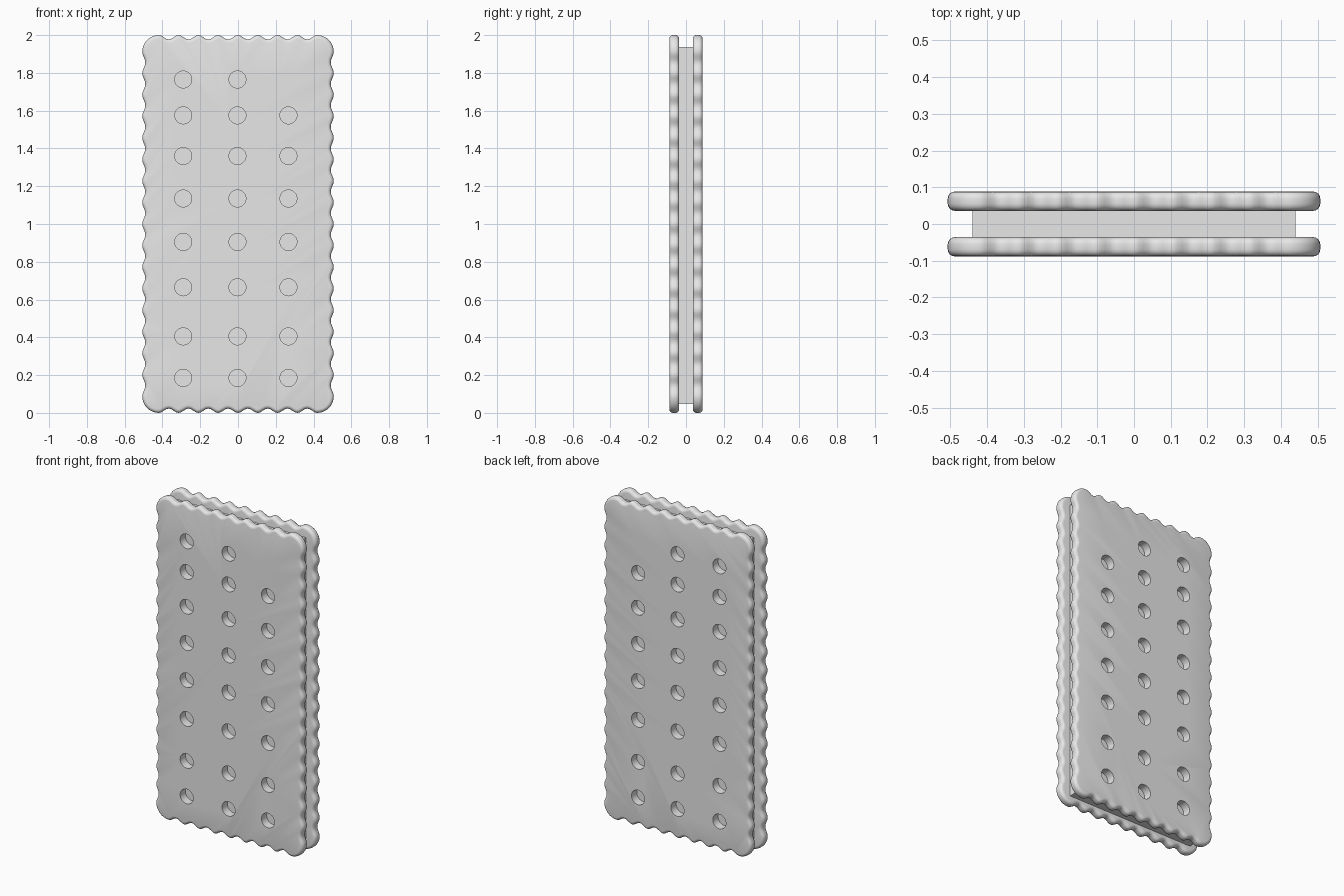
import bpy, bmesh, math
from mathutils import Vector

if "Cube" in bpy.data.objects:
    bpy.data.objects.remove(bpy.data.objects["Cube"])

HALF_W, HEIGHT, CORNER = 0.507, 2.0, 0.088
Y_IN, Y_OUT, ROUND = 0.036, 0.088, 0.019
HOLE_X = (-0.29, -0.003, 0.267)
HOLE_Z = (0.185, 0.405, 0.665, 0.905, 1.135, 1.36, 1.575, 1.765)

biscuit = bpy.data.materials.new("biscuit_grey")
biscuit.diffuse_color = (0.8, 0.8, 0.8, 1)
biscuit.use_nodes = True
biscuit.node_tree.nodes["Principled BSDF"].inputs["Base Color"].default_value = biscuit.diffuse_color


def make_object(name, bm):
    bmesh.ops.recalc_face_normals(bm, faces=bm.faces)
    mesh = bpy.data.meshes.new(name)
    bm.to_mesh(mesh)
    bm.free()
    mesh.materials.append(biscuit)
    ob = bpy.data.objects.new(name, mesh)
    bpy.context.collection.objects.link(ob)
    return ob


def wavy_outline():
    """Closed counter-clockwise outline with scalloped sides and round corners."""
    hw, hh = HALF_W - CORNER, HEIGHT / 2 - CORNER
    corners = [Vector((hw, -hh)), Vector((hw, hh)), Vector((-hw, hh)), Vector((-hw, -hh))]
    steps, pts = 8, []
    for i, c in enumerate(corners):
        waves, depth = (16, 0.008) if i % 2 == 0 else (8, 0.0115)
        out = Vector((math.cos(i * math.pi / 2), math.sin(i * math.pi / 2)))
        # corner arc leading into this side
        for k in range(8):
            a = (i - 1 + k / 8) * math.pi / 2
            pts.append(c + CORNER * Vector((math.cos(a), math.sin(a))))
        # scalloped side
        nxt = corners[(i + 1) % 4]
        n = waves * steps
        for k in range(n):
            dip = depth * (1 - math.cos(2 * math.pi * k / steps))
            pts.append(c.lerp(nxt, k / n) + out * (CORNER - dip))
    return pts


def inset(pts, d):
    res = []
    for i, p in enumerate(pts):
        t = (pts[(i + 1) % len(pts)] - pts[i - 1]).normalized()
        res.append(p + Vector((-t.y, t.x)) * d)
    return res


def make_plate(name, side):
    # rounded rim lofted through inset copies of the outline
    base = wavy_outline()
    arc = [k * math.pi / 8 for k in range(5)]
    prof = [(ROUND * (1 - math.sin(a)), Y_IN + ROUND * (1 - math.cos(a))) for a in arc]
    prof += [(d, Y_IN + Y_OUT - y) for d, y in reversed(prof)]
    bm = bmesh.new()
    rings = [[bm.verts.new((p.x, side * y, p.y + HEIGHT / 2)) for p in inset(base, d)]
             for d, y in prof]
    n = len(base)
    for r0, r1 in zip(rings, rings[1:]):
        for i in range(n):
            j = (i + 1) % n
            bm.faces.new((r0[i], r0[j], r1[j], r1[i]))
    bm.faces.new(rings[0])
    bm.faces.new(rings[-1])
    plate = make_object(name, bm)
    # punched holes
    mod = plate.modifiers.new("holes", 'BOOLEAN')
    mod.operation, mod.solver, mod.object = 'DIFFERENCE', 'EXACT', punches
    bpy.context.view_layer.objects.active = plate
    bpy.ops.object.select_all(action='DESELECT')
    plate.select_set(True)
    bpy.ops.object.modifier_apply(modifier=mod.name)
    bpy.ops.object.shade_smooth_by_angle(angle=math.radians(40))


# hole punches through both plates
bm = bmesh.new()
for x in HOLE_X:
    for z in HOLE_Z:
        res = bmesh.ops.create_cone(bm, cap_ends=True, segments=32,
                                    radius1=0.045, radius2=0.045, depth=0.4)
        for v in res["verts"]:
            v.co = (v.co.x + x, v.co.z, v.co.y + z)
punches = make_object("hole_punches", bm)

make_plate("front_biscuit", -1)
make_plate("back_biscuit", 1)
bpy.data.objects.remove(punches)

# filling slab, touching both plates
bm = bmesh.new()
bmesh.ops.create_cube(bm, size=1)
for v in bm.verts:
    v.co = (v.co.x * 0.88, v.co.y * 2 * (Y_IN + 0.0005), v.co.z * 1.89 + 0.992)
make_object("filling", bm)
